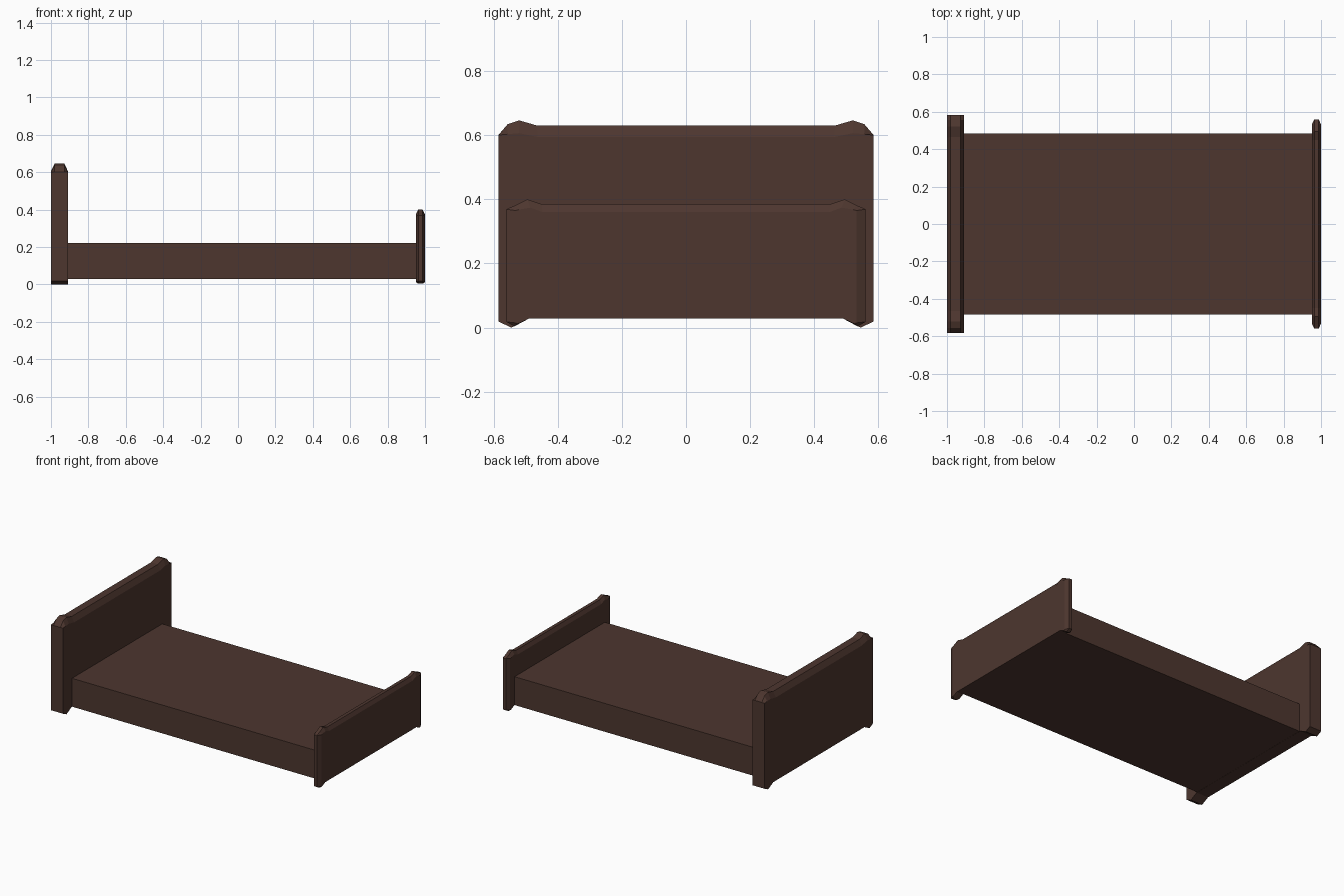
import bpy
import bmesh

if "Cube" in bpy.data.objects:
    bpy.data.objects.remove(bpy.data.objects["Cube"])

wood = bpy.data.materials.new("dark_brown_wood")
wood.diffuse_color = (0.075, 0.037, 0.028, 1.0)
wood.use_nodes = True
wood.node_tree.nodes["Principled BSDF"].inputs["Base Color"].default_value = wood.diffuse_color


def finish(bm, name):
    bmesh.ops.recalc_face_normals(bm, faces=bm.faces[:])
    mesh = bpy.data.meshes.new(name)
    bm.to_mesh(mesh)
    bm.free()
    mesh.materials.append(wood)
    bpy.context.collection.objects.link(bpy.data.objects.new(name, mesh))


def board(name, x_levels, face, ridge):
    """Loft a mirrored half outline (y, z) through four x levels: face, ridge, ridge, face."""
    bm = bmesh.new()
    loops = []
    for x, half in zip(x_levels, (face, ridge, ridge, face)):
        outline = half + [(-y, z) for y, z in reversed(half)]
        loops.append([bm.verts.new((x, y, z)) for y, z in outline])
    n = len(loops[0])
    for a, b in zip(loops, loops[1:]):
        for i in range(n):
            j = (i + 1) % n
            bm.faces.new((a[i], a[j], b[j], b[i]))
    bm.faces.new(loops[0])
    bm.faces.new(loops[-1])
    finish(bm, name)


# Headboard: feet at the bottom, raised corners, sloped top edge
feet = [(0.49, 0.028), (0.545, 0.0), (0.584, 0.019)]
board("headboard", (-1.0, -0.98, -0.928, -0.91),
      feet + [(0.584, 0.60), (0.556, 0.603), (0.52, 0.606), (0.462, 0.594)],
      feet + [(0.584, 0.601), (0.556, 0.634), (0.52, 0.646), (0.465, 0.63)])

# Footboard: same shape, lower and thinner, with bevelled sides
board("footboard", (0.951, 0.964, 0.987, 1.0),
      [(0.49, 0.028), (0.525, 0.012), (0.532, 0.015),
       (0.532, 0.365), (0.52, 0.368), (0.485, 0.374), (0.447, 0.36)],
      [(0.49, 0.028), (0.535, 0.004), (0.56, 0.018),
       (0.56, 0.369), (0.535, 0.38), (0.495, 0.40), (0.45, 0.385)])

# Bed base: plain box between the two boards
bm = bmesh.new()
bmesh.ops.create_cube(bm, size=1)
lo, hi = (-0.911, -0.485, 0.029), (0.952, 0.485, 0.222)
for v in bm.verts:
    v.co = [hi[i] if v.co[i] > 0 else lo[i] for i in range(3)]
finish(bm, "bed_base")
